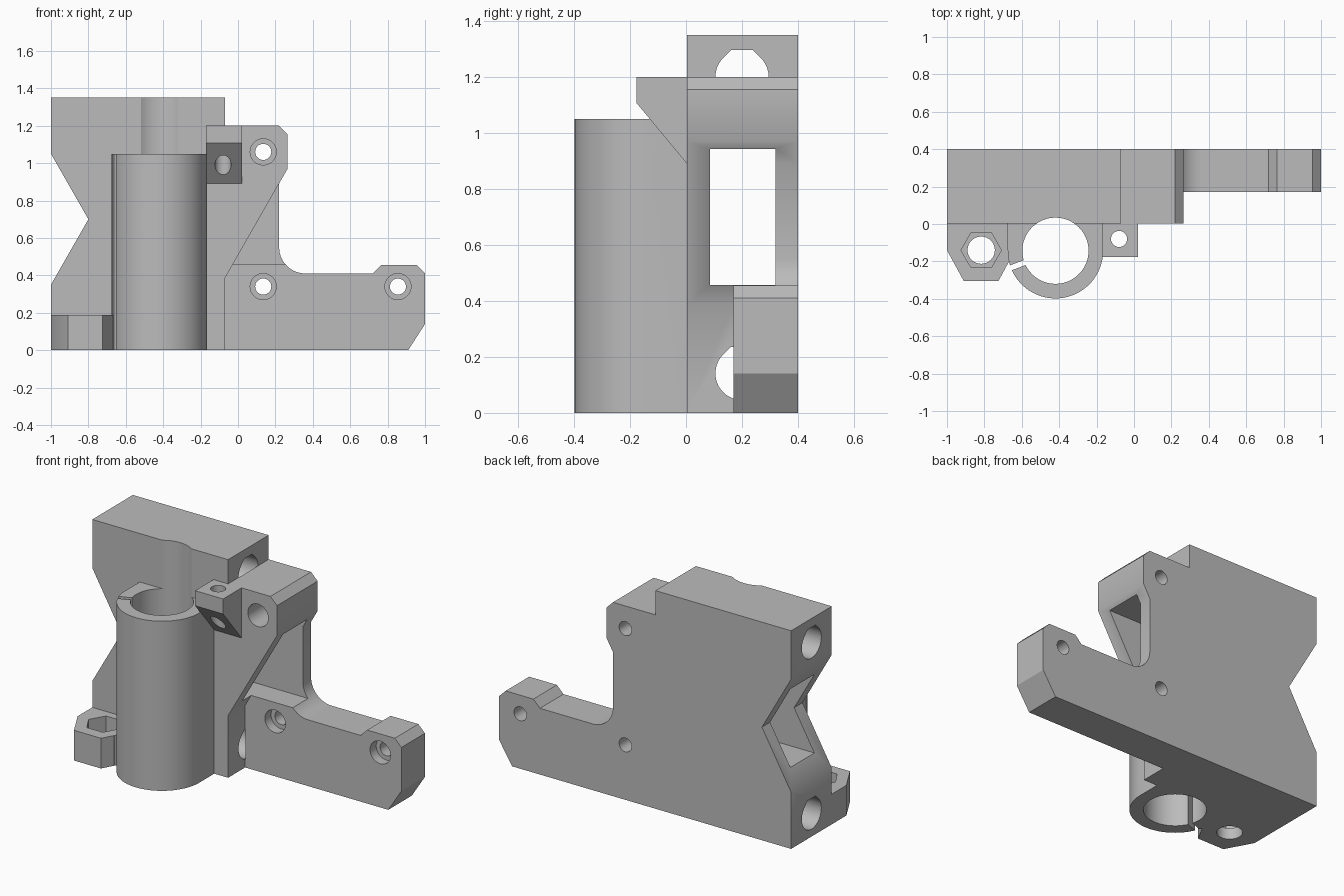
import bpy, bmesh
from math import cos, sin, radians, pi

cube = bpy.data.objects.get("Cube")
if cube:
    bpy.data.objects.remove(cube, do_unlink=True)

grey = bpy.data.materials.new("plain grey")
grey.use_nodes = True
colour = (0.5, 0.5, 0.5, 1)
grey.diffuse_color = colour
grey.node_tree.nodes["Principled BSDF"].inputs["Base Color"].default_value = colour


def arc(cx, cy, r, start=0, end=360, steps=64):
    """Points on an arc; a full turn leaves out the repeated last point."""
    last = steps if end - start == 360 else steps + 1
    angles = [radians(start + (end - start) * i / steps) for i in range(last)]
    return [(cx + r * cos(a), cy + r * sin(a)) for a in angles]


def prism(name, profile, axis, low, high):
    """Extrude a closed 2D profile along x, y or z."""
    place = {"x": lambda p, d: (d, p[0], p[1]),
             "y": lambda p, d: (p[0], d, p[1]),
             "z": lambda p, d: (p[0], p[1], d)}[axis]
    bm = bmesh.new()
    bottom = [bm.verts.new(place(p, low)) for p in profile]
    top = [bm.verts.new(place(p, high)) for p in profile]
    bm.faces.new(bottom)
    bm.faces.new(top)
    for i in range(len(profile)):
        j = (i + 1) % len(profile)
        bm.faces.new((bottom[i], bottom[j], top[j], top[i]))
    bmesh.ops.recalc_face_normals(bm, faces=bm.faces)
    mesh = bpy.data.meshes.new(name)
    bm.to_mesh(mesh)
    bm.free()
    mesh.materials.append(grey)
    obj = bpy.data.objects.new(name, mesh)
    bpy.context.collection.objects.link(obj)
    return obj


def combine(target, other, operation):
    mod = target.modifiers.new(operation, "BOOLEAN")
    mod.operation = operation
    mod.solver = "EXACT"
    mod.object = other
    bpy.context.view_layer.objects.active = target
    bpy.ops.object.modifier_apply(modifier=mod.name)
    bpy.data.objects.remove(other, do_unlink=True)


FRONT, ARM, BACK = 0.003, 0.17, 0.4      # depth planes
STEP = -0.07                             # right end of the tall block
BORE = (-0.42, -0.143)                   # bearing centre
NUT = (-0.817, -0.14)                    # nut trap centre

# Tall block, shoulder and arm share one outline
outline = [(-1, 0), (0.91, 0), (1, 0.14), (1, 0.41), (0.955, 0.455), (0.765, 0.455), (0.72, 0.41)]
outline += arc(0.36, 0.55, 0.14, 270, 180, 14)
outline += [(0.22, 0.891), (0.265, 0.97), (0.265, 1.155), (0.22, 1.2), (STEP, 1.2), (STEP, 1.35),
            (-1, 1.35), (-1, 1.05), (-0.8, 0.7), (-1, 0.35)]
bracket = prism("bracket_body", outline, "y", FRONT, BACK)

# Set the arm back behind the sloping brace
recess = [(STEP, -0.1), (STEP, 0.385), (0.265, 0.97), (1.1, 0.97), (1.1, -0.1)]
combine(bracket, prism("arm_recess", recess, "y", -0.1, ARM), "DIFFERENCE")

# Belt window running the whole width
window = [(0.085, 0.457), (0.32, 0.457), (0.32, 0.943), (0.085, 0.943)]
combine(bracket, prism("belt_window", window, "x", -1.1, 0.6), "DIFFERENCE")

# Bearing sleeve
sleeve = arc(*BORE, 0.255, 180, 360, 48) + [(BORE[0] + 0.255, 0.05), (BORE[0] - 0.255, 0.05)]
combine(bracket, prism("bearing_sleeve", sleeve, "z", 0, 1.05), "UNION")

# Nut trap foot
foot = [(-1, 0.05), (-1, -0.14), (-0.91, -0.305), (-0.725, -0.305), (-0.635, -0.14), (-0.635, 0.05)]
combine(bracket, prism("nut_foot", foot, "z", 0, 0.187), "UNION")

# Stop tab with sloping underside
tab = [(-0.177, 1.2), (-0.177, 1.107), (FRONT, 0.89), (0.05, 0.89), (0.05, 1.2)]
combine(bracket, prism("stop_tab", tab, "x", -0.17, 0.022), "UNION")

# Vertical holes: bearing bore, nut trap and tab screw
combine(bracket, prism("bore", arc(*BORE, 0.177), "z", -0.1, 1.5), "DIFFERENCE")
combine(bracket, prism("rod_hole", arc(*NUT, 0.073, steps=32), "z", -0.1, 0.3), "DIFFERENCE")
combine(bracket, prism("nut_recess", arc(*NUT, 0.108, steps=6), "z", 0.07, 0.3), "DIFFERENCE")
combine(bracket, prism("tab_hole", arc(-0.08, -0.08, 0.043, steps=24), "z", 0.8, 1.3), "DIFFERENCE")

# Narrow slit in the sleeve wall
a = radians(201)
slit = [(BORE[0] + r * cos(a) - w * sin(a), BORE[1] + r * sin(a) + w * cos(a))
        for r, w in ((0.15, -0.014), (0.28, -0.014), (0.28, 0.014), (0.15, 0.014))]
combine(bracket, prism("sleeve_slit", slit, "z", -0.1, 1.2), "DIFFERENCE")

# Horizontal rod holes with a flattened teardrop top
for z in (0.141, 1.2):
    drop = arc(0.2, z, 0.095, 135, 405, 40) + [(0.239, z + 0.095), (0.161, z + 0.095)]
    combine(bracket, prism("smooth_rod_hole", drop, "x", -1.1, STEP + 0.001), "DIFFERENCE")

# Counterbored mounting screws
for x, z in ((0.135, 1.06), (0.135, 0.34), (0.855, 0.34)):
    combine(bracket, prism("screw_hole", arc(x, z, 0.043, steps=32), "y", -0.1, 0.5), "DIFFERENCE")
    combine(bracket, prism("screw_head", arc(x, z, 0.07, steps=32), "y", -0.1, 0.23), "DIFFERENCE")

# Smooth the round walls and keep the corners crisp
bpy.ops.object.select_all(action="DESELECT")
bracket.select_set(True)
bpy.context.view_layer.objects.active = bracket
bpy.ops.object.shade_smooth_by_angle(angle=pi / 6)
